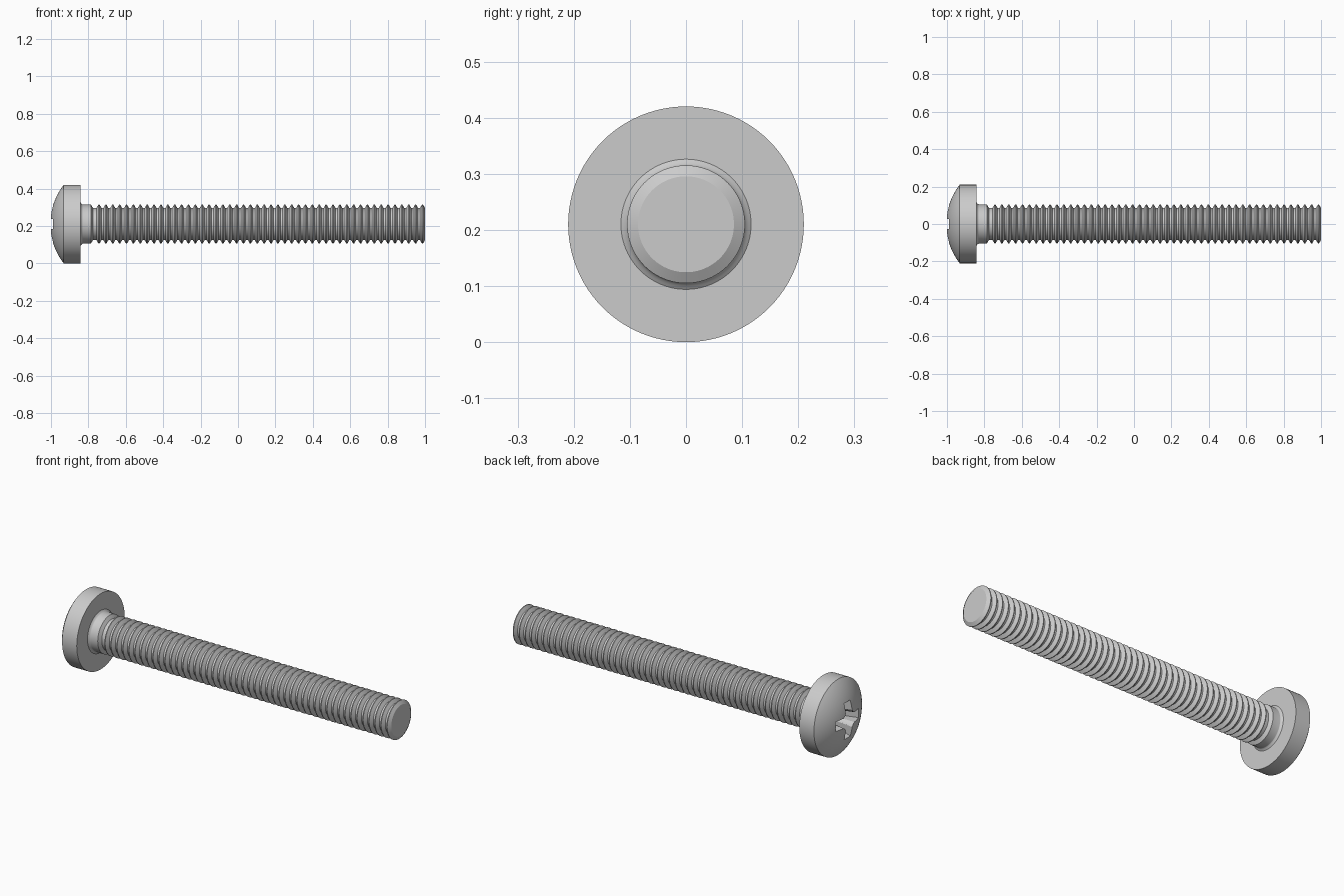
import bpy, bmesh, math

cube = bpy.data.objects.get("Cube")
if cube:
    bpy.data.objects.remove(cube, do_unlink=True)

SEGMENTS = 96
HEAD_R, SHAFT_R, ROOT_R = 0.21, 0.105, 0.0855
APEX_X, BACK_X, DOME_R = -1.004, -0.842, 0.341
PITCH, TURNS = 0.0368, 48

steel = bpy.data.materials.new("plain steel grey")
steel.use_nodes = True
grey = (0.6, 0.6, 0.6, 1)
steel.diffuse_color = grey
steel.node_tree.nodes["Principled BSDF"].inputs["Base Color"].default_value = grey


def loft(name, rings):
    """Skin a list of equal-length vertex rings and cap both ends."""
    bm = bmesh.new()
    loops = [[bm.verts.new(p) for p in ring] for ring in rings]
    n = len(loops[0])
    for a, b in zip(loops, loops[1:]):
        for i in range(n):
            j = (i + 1) % n
            bm.faces.new((a[i], a[j], b[j], b[i]))
    bm.faces.new(loops[0][::-1])
    bm.faces.new(loops[-1])
    bmesh.ops.recalc_face_normals(bm, faces=bm.faces)
    mesh = bpy.data.meshes.new(name)
    bm.to_mesh(mesh)
    bm.free()
    mesh.materials.append(steel)
    obj = bpy.data.objects.new(name, mesh)
    bpy.context.collection.objects.link(obj)
    return obj


def lathe(name, profile):
    """Turn (x, radius) points around the screw's long axis."""
    angles = [math.tau * i / SEGMENTS for i in range(SEGMENTS)]
    return loft(name, [[(x, r * math.cos(a), HEAD_R + r * math.sin(a)) for a in angles]
                       for x, r in profile])


def cross_ring(x, reach, half, corner):
    """Cross outline with a flared corner between neighbouring wings."""
    quarter = [(reach, -half), (reach, half), (corner * 1.35, half),
               (corner, corner), (half, corner * 1.35)]
    ring = []
    for k in range(4):
        c, s = math.cos(k * math.pi / 2), math.sin(k * math.pi / 2)
        ring += [(x, y * c - z * s, HEAD_R + y * s + z * c) for y, z in quarter]
    return ring


def activate(obj):
    bpy.ops.object.select_all(action='DESELECT')
    obj.select_set(True)
    bpy.context.view_layer.objects.active = obj


# Domed pan head
dome = []
for i in range(1, 25):
    r = HEAD_R * i / 24
    dome.append((APEX_X + DOME_R - math.sqrt(DOME_R ** 2 - r * r), r))
head = lathe("pan_head", dome + [(BACK_X, HEAD_R)])

# Tapered cross recess cut into the head
cutter = loft("recess_cutter", [cross_ring(-1.02, 0.114, 0.029, 0.037),
                                cross_ring(-0.90, 0.062, 0.020, 0.026),
                                cross_ring(-0.88, 0.012, 0.004, 0.005)])
cutter.hide_render = True
cut = head.modifiers.new("recess", 'BOOLEAN')
cut.operation = 'DIFFERENCE'
cut.solver = 'EXACT'
cut.object = cutter
activate(head)
bpy.ops.object.modifier_apply(modifier=cut.name)
bpy.data.objects.remove(cutter, do_unlink=True)

# Shank with a small fillet under the head and a run-out to the thread root
fillet = 0.011
shaft = [(BACK_X - 0.01, SHAFT_R + fillet)]
for i in range(6):
    a = math.pi / 2 * i / 5
    shaft.append((BACK_X + fillet * math.sin(a) , SHAFT_R + fillet * (1 - math.sin(a)) ** 1.5))
thread_start = 1 - PITCH * TURNS
flank = 0.0113
shaft += [(thread_start - flank - 0.009, SHAFT_R), (thread_start - 0.009, ROOT_R)]

# Thread ridges: root, rising flank, narrow crest, falling flank
crest = PITCH / 8
root = PITCH - 2 * flank - crest
for i in range(TURNS):
    x = thread_start + i * PITCH
    shaft += [(x + root, ROOT_R), (x + root + flank, SHAFT_R),
              (x + root + flank + crest, SHAFT_R), (x + PITCH, ROOT_R)]
threaded_shaft = lathe("threaded_shaft", shaft)

for obj in (head, threaded_shaft):
    activate(obj)
    bpy.ops.object.shade_smooth_by_angle(angle=math.radians(25))
